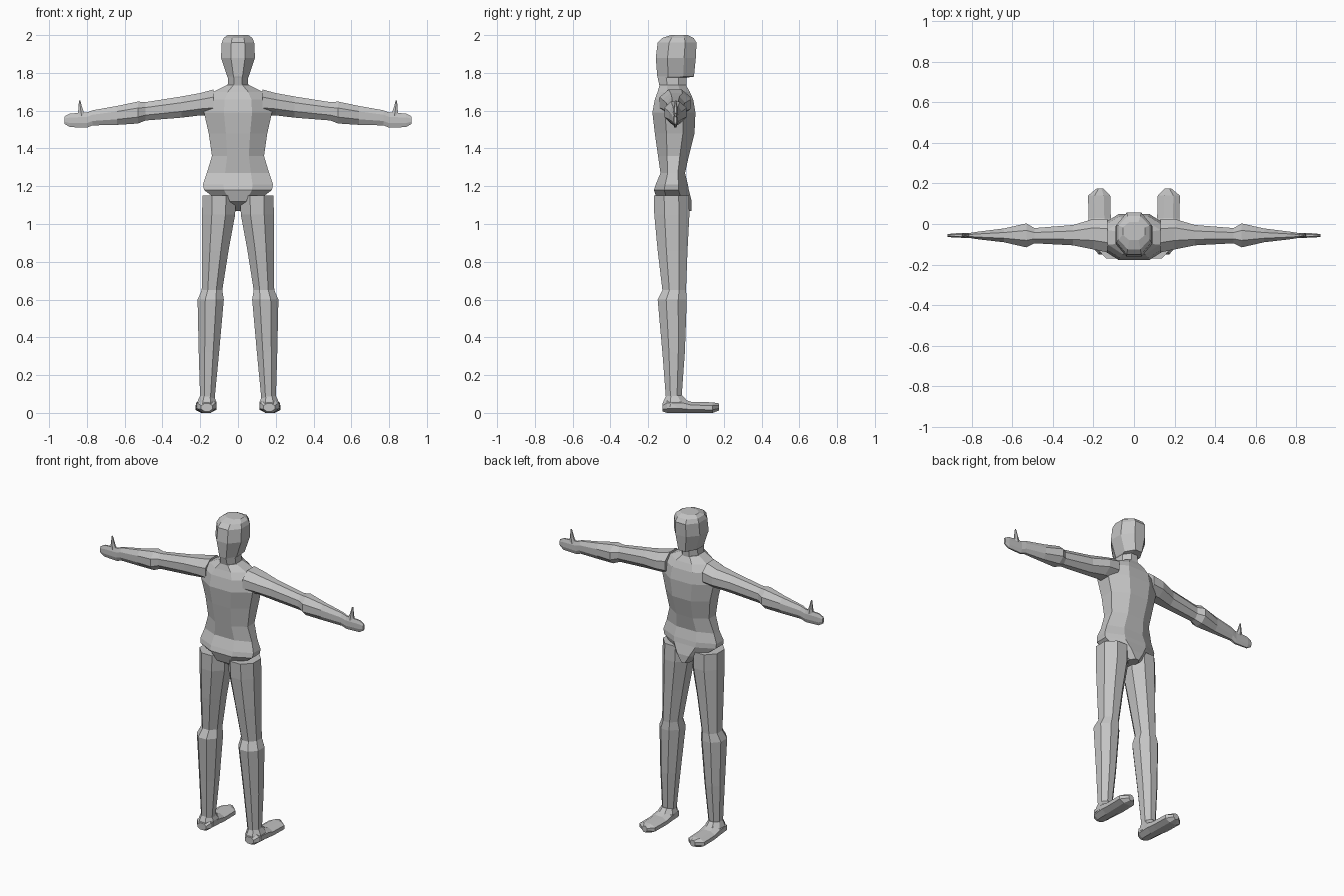
import bpy, bmesh, math

grey = bpy.data.materials.new("plain_grey")
grey.diffuse_color = (0.55, 0.55, 0.55, 1)


def loft(name, axis, rings, mirror=False, sides=8, corner=None):
    """Skin rings (t, a0, a1, b0, b1) along an axis; a, b are the other two axes in order."""
    bm = bmesh.new()
    loops = []
    k = 1 / math.cos(math.pi / sides)
    for t, a0, a1, b0, b1 in rings:
        loop = []
        for i in range(sides):
            ang = (i + 0.5) * 2 * math.pi / sides
            a = (a0 + a1) / 2 + (a1 - a0) / 2 * k * math.cos(ang)
            b = (b0 + b1) / 2 + (b1 - b0) / 2 * k * math.sin(ang)
            co = {'x': (t, a, b), 'y': (a, t, b), 'z': (a, b, t)}[axis]
            loop.append(bm.verts.new(co))
        loops.append(loop)
    for l0, l1 in zip(loops, loops[1:]):
        for i in range(sides):
            j = (i + 1) % sides
            bm.faces.new((l0[i], l0[j], l1[j], l1[i]))
    bm.faces.new(loops[0][::-1])
    bm.faces.new(loops[-1])
    bmesh.ops.recalc_face_normals(bm, faces=bm.faces)
    me = bpy.data.meshes.new(name)
    bm.to_mesh(me)
    bm.free()
    me.materials.append(grey)
    ob = bpy.data.objects.new(name, me)
    bpy.context.collection.objects.link(ob)
    if mirror:
        ob.modifiers.new("mirror", 'MIRROR').use_mirror_merge = False
    return ob


# torso, from crotch to base of neck
loft("torso", 'z', [
    (1.07, -.03, .03, -.07, .03), (1.12, -.10, .10, -.15, .03),
    (1.18, -.18, .18, -.17, .015), (1.21, -.185, .185, -.16, .01),
    (1.27, -.165, .165, -.135, -.005), (1.36, -.138, .138, -.148, .015),
    (1.48, -.155, .155, -.165, .045), (1.59, -.18, .18, -.178, .05),
    (1.66, -.17, .17, -.165, .038), (1.70, -.13, .13, -.15, .02),
    (1.735, -.06, .06, -.14, 0)])

# head and neck, chin overhanging towards +y
loft("head", 'z', [
    (1.72, -.055, .055, -.138, .002), (1.775, -.053, .053, -.15, .004),
    (1.78, -.057, .057, -.152, .042), (1.88, -.09, .09, -.16, .052),
    (1.96, -.086, .086, -.15, .056), (1.985, -.076, .076, -.125, .04),
    (2.0, -.055, .055, -.08, .01)])

# arm with hand
loft("arm", 'x', [
    (.13, -.14, .025, 1.575, 1.712), (.20, -.125, .025, 1.575, 1.693),
    (.30, -.105, -.005, 1.563, 1.675), (.49, -.095, -.02, 1.548, 1.645),
    (.53, -.115, .003, 1.532, 1.648), (.64, -.09, -.022, 1.525, 1.625),
    (.77, -.075, -.038, 1.522, 1.602), (.80, -.07, -.043, 1.51, 1.59),
    (.89, -.066, -.046, 1.513, 1.585), (.918, -.064, -.05, 1.53, 1.57)], True)

# thumb
loft("thumb", 'z', [
    (1.57, .805, .85, -.066, -.046), (1.61, .823, .845, -.064, -.046),
    (1.655, .835, .842, -.058, -.052)], True, 6)

# leg with a broad knee
loft("leg", 'z', [
    (.06, .125, .20, -.105, -.025), (.32, .10, .208, -.125, -.006),
    (.60, .075, .214, -.15, .004), (.65, .083, .192, -.125, 0),
    (.86, .05, .19, -.15, .008), (1.05, .015, .19, -.168, .018),
    (1.15, .012, .188, -.17, .015)], True)

# foot sole and toe, then the higher ankle collar
foot = loft("foot", 'y', [
    (-.125, .135, .195, .008, .05), (-.10, .118, .215, 0, .075),
    (-.02, .113, .222, 0, .075), (.03, .114, .224, 0, .058),
    (.14, .117, .226, 0, .056), (.174, .15, .185, .012, .05)], True)
loft("ankle", 'z', [
    (.03, .115, .22, -.125, .015), (.06, .115, .215, -.12, .01),
    (.092, .128, .20, -.105, -.02)], True)
